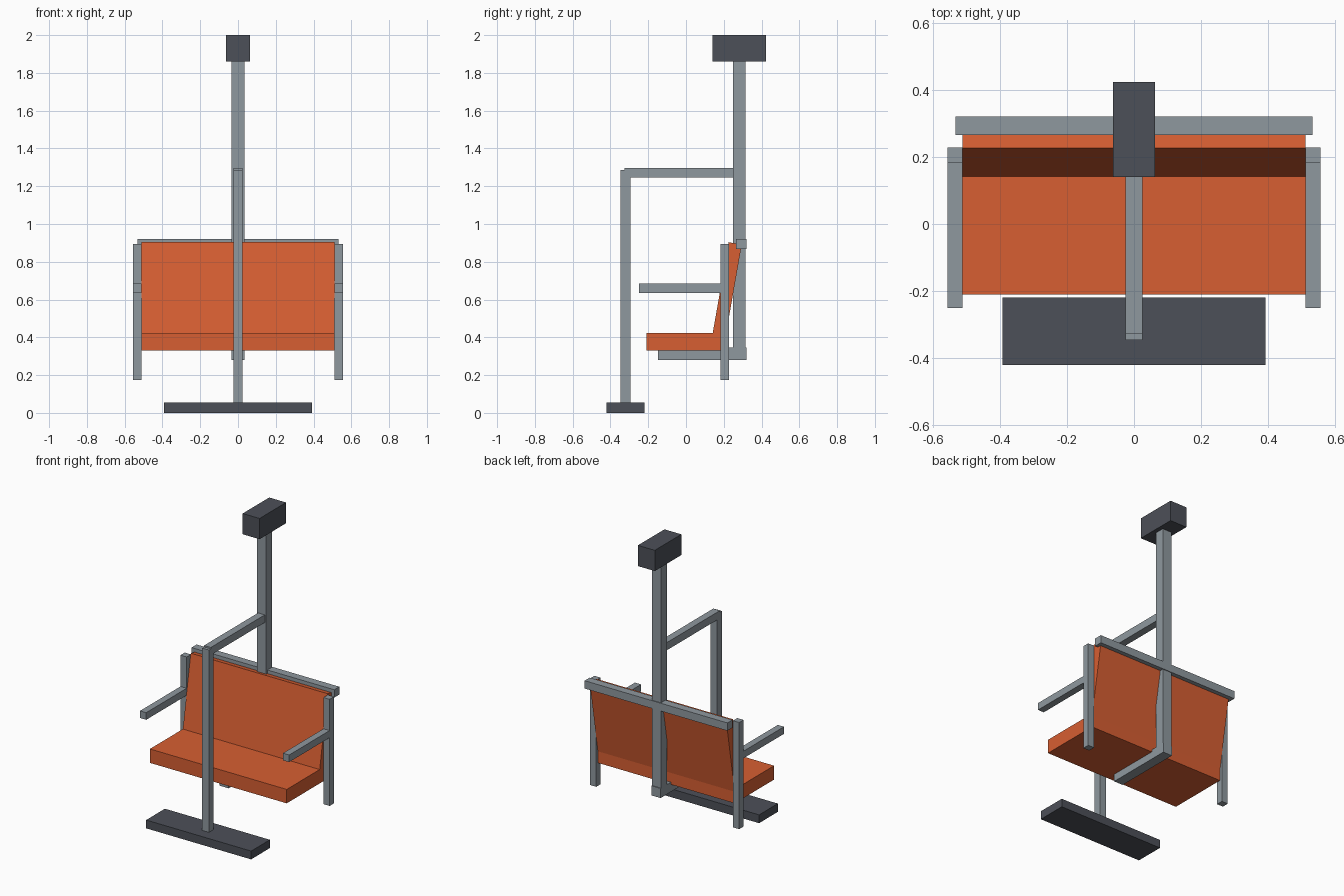
import bpy
import bmesh
from math import radians
from mathutils import Matrix, Vector

cube = bpy.data.objects.get("Cube")
if cube:
    bpy.data.objects.remove(cube, do_unlink=True)


def material(name, rgb):
    mat = bpy.data.materials.new(name)
    mat.use_nodes = True
    mat.diffuse_color = (*rgb, 1)
    mat.node_tree.nodes["Principled BSDF"].inputs["Base Color"].default_value = (*rgb, 1)
    return mat


steel = material("steel grey", (0.275, 0.315, 0.345))
dark = material("dark grey", (0.073, 0.08, 0.098))
orange = material("orange", (0.68, 0.113, 0.032))


def box(name, mat, x, y, z, tilt=0.0, pivot=(0, 0, 0)):
    """Box from (low, high) ranges, optionally tilted about x at a pivot."""
    lo, hi = (Vector(c) for c in zip(x, y, z))
    bm = bmesh.new()
    bmesh.ops.create_cube(bm, size=1)
    bmesh.ops.scale(bm, vec=hi - lo, verts=bm.verts)
    bmesh.ops.translate(bm, vec=(lo + hi) / 2, verts=bm.verts)
    bmesh.ops.rotate(bm, cent=pivot, matrix=Matrix.Rotation(tilt, 3, "X"), verts=bm.verts)
    mesh = bpy.data.meshes.new(name)
    bm.to_mesh(mesh)
    bm.free()
    mesh.materials.append(mat)
    obj = bpy.data.objects.new(name, mesh)
    bpy.context.scene.collection.objects.link(obj)
    return obj


def centred(half):
    return (-half, half)


# Hanger: cable clamp, main pole and bar under the seat
box("cable_clamp", dark, centred(0.063), (0.14, 0.423), (1.86, 2.0))
box("main_pole", steel, centred(0.034), (0.25, 0.315), (0.345, 1.86))
box("under_seat_bar", steel, centred(0.034), (-0.148, 0.32), (0.28, 0.345))

# Seat and reclined backrest
box("seat", orange, centred(0.511), (-0.21, 0.21), (0.33, 0.424))
box("backrest", orange, centred(0.511), (0.141, 0.211), (0.42, 0.911),
    tilt=radians(-10), pivot=(0, 0.141, 0.42))
box("back_top_rail", steel, centred(0.533), (0.266, 0.32), (0.868, 0.921))

# Side posts with armrests
for side, x in (("right", (-0.557, -0.511)), ("left", (0.511, 0.557))):
    box(side + "_side_post", steel, x, (0.182, 0.228), (0.175, 0.895))
    box(side + "_armrest", steel, x, (-0.25, 0.182), (0.636, 0.684))

# Front safety pole and footrest
box("front_arm", steel, centred(0.025), (-0.326, 0.25), (1.245, 1.297))
box("front_pole", steel, centred(0.025), (-0.346, -0.295), (0.055, 1.287))
box("footrest", dark, centred(0.392), (-0.42, -0.22), (0.0, 0.056))
